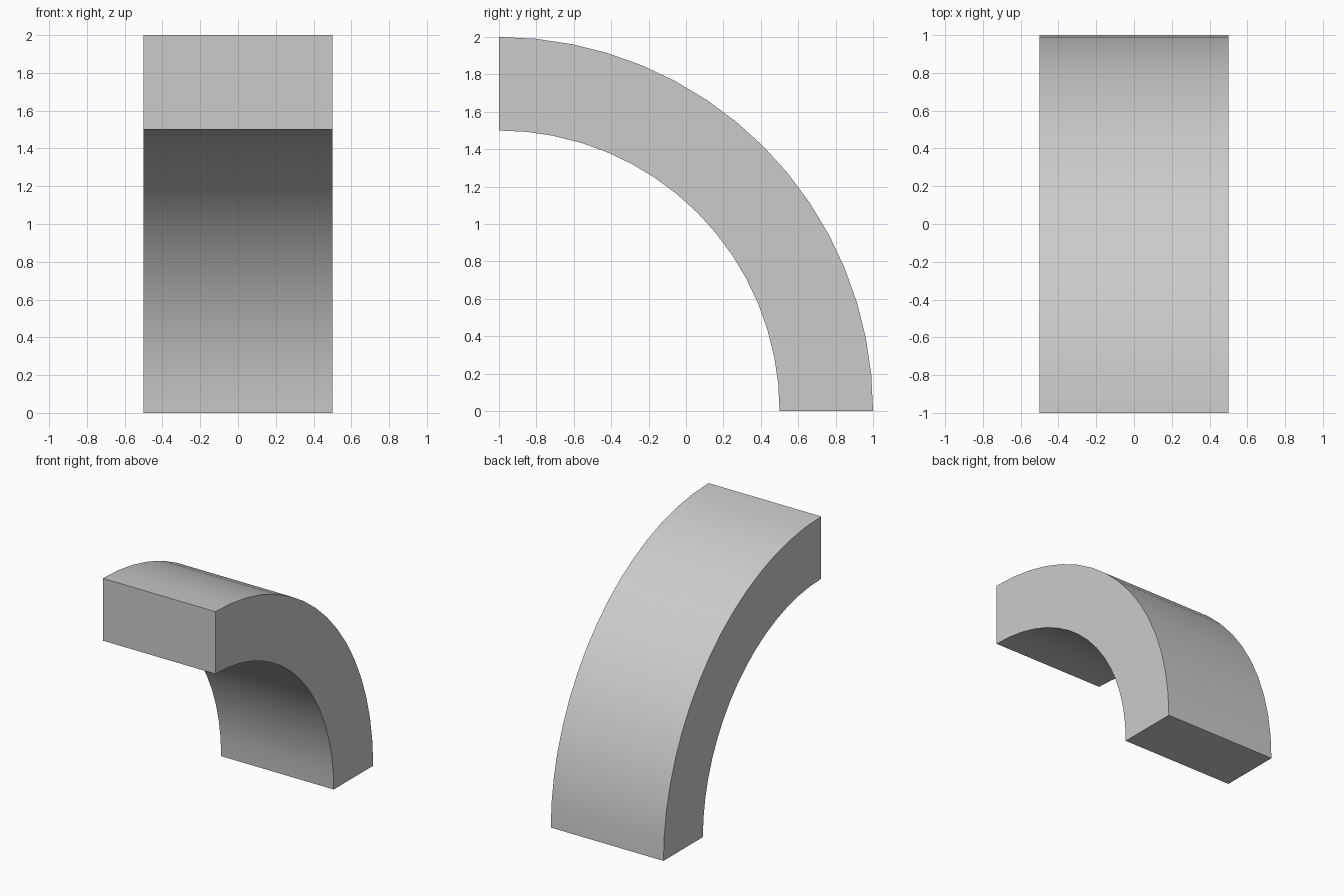
import bpy, bmesh, math

if "Cube" in bpy.data.objects:
    bpy.data.objects.remove(bpy.data.objects["Cube"])

# Quarter arch: profile in the y-z plane, extruded along x
SEGMENTS = 16
OUTER, INNER = 2.0, 1.5
WIDTH = 1.0
CENTRE_Y = -1.0


def arc(radius):
    steps = [math.pi / 2 * i / SEGMENTS for i in range(SEGMENTS + 1)]
    return [(-WIDTH / 2, CENTRE_Y + radius * math.cos(a), radius * math.sin(a))
            for a in steps]


bm = bmesh.new()
outer = [bm.verts.new(p) for p in arc(OUTER)]
inner = [bm.verts.new(p) for p in arc(INNER)]

# Side face as a strip of quads
strip = [bm.faces.new((outer[i], outer[i + 1], inner[i + 1], inner[i]))
         for i in range(SEGMENTS)]

# Extrude across the width, keeping the first side as the other cap
result = bmesh.ops.extrude_face_region(bm, geom=strip, use_keep_orig=True)
moved = [g for g in result["geom"] if isinstance(g, bmesh.types.BMVert)]
bmesh.ops.translate(bm, verts=moved, vec=(WIDTH, 0, 0))
bmesh.ops.recalc_face_normals(bm, faces=bm.faces)

mesh = bpy.data.meshes.new("quarter_arch")
bm.to_mesh(mesh)
bm.free()
arch = bpy.data.objects.new("quarter_arch", mesh)
bpy.context.collection.objects.link(arch)

# Smooth curved faces, sharp edges
bpy.context.view_layer.objects.active = arch
arch.select_set(True)
bpy.ops.object.shade_smooth_by_angle(angle=math.radians(30))
